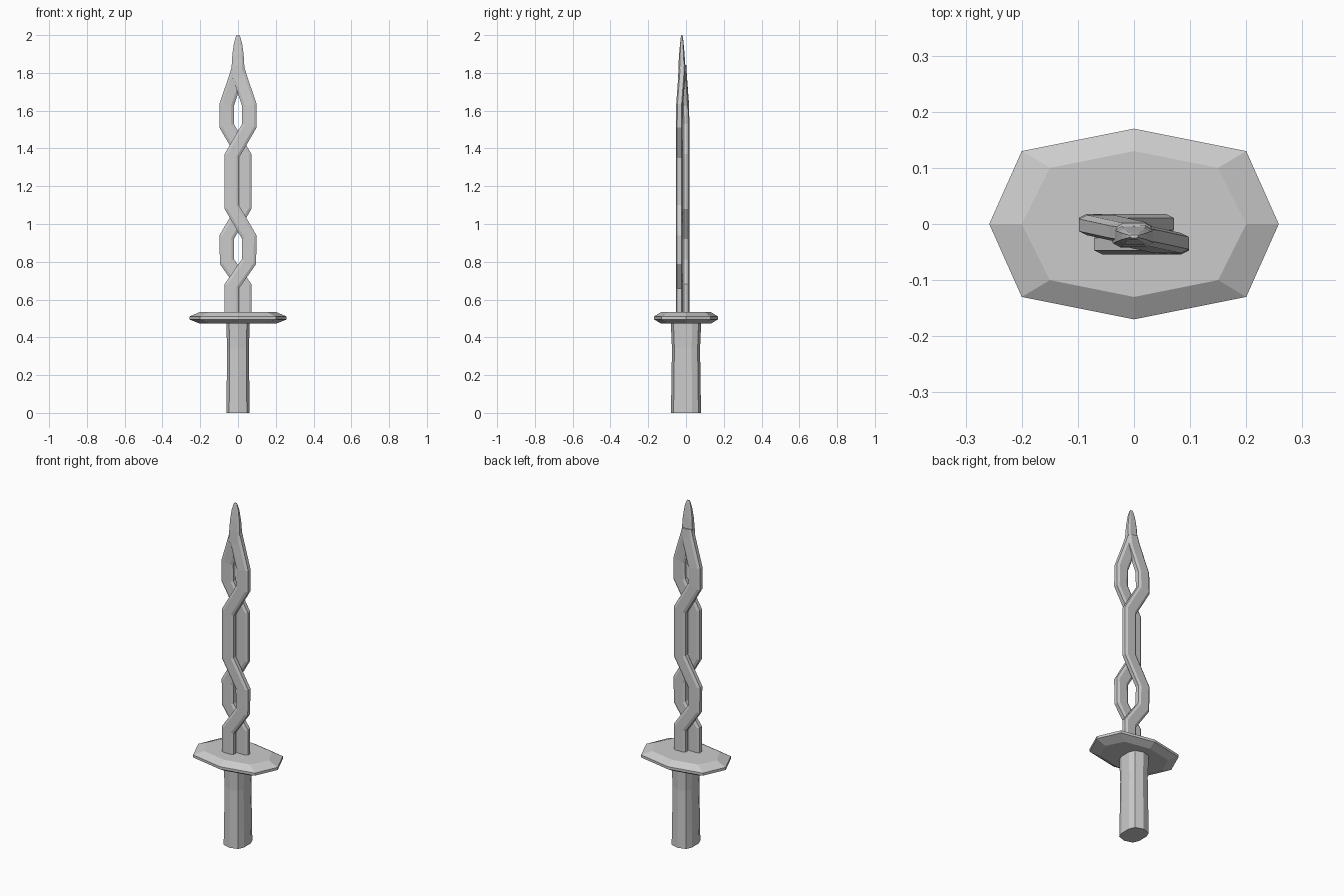
import bpy
from mathutils import Vector

if "Cube" in bpy.data.objects:
    bpy.data.objects.remove(bpy.data.objects["Cube"])


def loft(name, rings):
    """Skin equal-sized rings of points into a closed solid."""
    n = len(rings[0])
    verts = [tuple(p) for r in rings for p in r]
    faces = [(i * n + j, i * n + (j + 1) % n, (i + 1) * n + (j + 1) % n, (i + 1) * n + j)
             for i in range(len(rings) - 1) for j in range(n)]
    faces.append(tuple(reversed(range(n))))
    faces.append(tuple(range(len(verts) - n, len(verts))))
    me = bpy.data.meshes.new(name)
    me.from_pydata(verts, [], faces)
    me.update()
    ob = bpy.data.objects.new(name, me)
    bpy.context.collection.objects.link(ob)
    return ob


def quarter(points):
    """Complete an outline from its +x half (running from -y to +y)."""
    return points + [(-x, y) for x, y in reversed(points) if x > 0]


def at(outline, z, s=1.0):
    return [(x * s, y * s, z) for x, y in outline]


# Grip, slightly waisted
grip = quarter([(0, -.08), (.047, -.066), (.062, -.032), (.062, .032), (.047, .066), (0, .08)])
loft("grip", [at(grip, 0), at(grip, .12, .97), at(grip, .34, .93), at(grip, .47, 1.0), at(grip, .49, 1.0)])

# Guard, bevelled octagonal plate
outer = quarter([(0, -.17), (.2, -.13), (.258, 0), (.2, .13), (0, .17)])
inner = quarter([(0, -.13), (.15, -.1), (.2, 0), (.15, .1), (0, .13)])
loft("guard", [at(inner, .472), at(outer, .495), at(outer, .51), at(inner, .535)])

# Flattened eight-sided section of the blade
section = [(-.024, -.018), (.024, -.018), (.038, -.011), (.038, .011),
           (.024, .018), (-.024, .018), (-.038, .011), (-.038, -.011)]

# Twisted strands: x, z and y of the front one; the back one is turned half round
path = [(-.033, .50, -.036), (-.033, .67, -.036), (.058, .80, -.036), (.060, .93, -.036),
        (-.033, 1.09, -.036), (-.033, 1.36, -.036), (.060, 1.52, -.036),
        (.060, 1.63, -.034), (.006, 1.79, -.022), (.0, 1.84, -.020)]
axis_y = -.018


def strand(name, turn):
    pts = [Vector((x, z)) for x, z, _ in path]
    rings = []
    for i, p in enumerate(pts):
        a = (p - pts[max(i - 1, 0)]).normalized()
        b = (pts[min(i + 1, len(pts) - 1)] - p).normalized()
        t = (a + b).normalized()
        k = 1 / max(.6, t.dot(b if b.length else a))  # mitre keeps the width
        if i == len(pts) - 1:
            k = .8
        y = path[i][2]
        ring = []
        for u, v in section:
            x, yy, z = p.x + u * k * t.y, y + v, p.y - u * k * t.x
            ring.append((x, yy, z) if turn > 0 else (-x, 2 * axis_y - yy, z))
        rings.append(ring)
    loft(name, rings)


strand("front_strand", 1)
strand("back_strand", -1)

# Tapered tip where the strands join
tip = [(1.77, 1.0, 1.1), (1.84, .88, 1.0), (1.9, .78, .8), (1.96, .55, .5), (1.99, .32, .3), (2.0, .18, .15)]
loft("blade_tip", [[(u * a, -.022 + v * b, z) for u, v in section] for z, a, b in tip])
